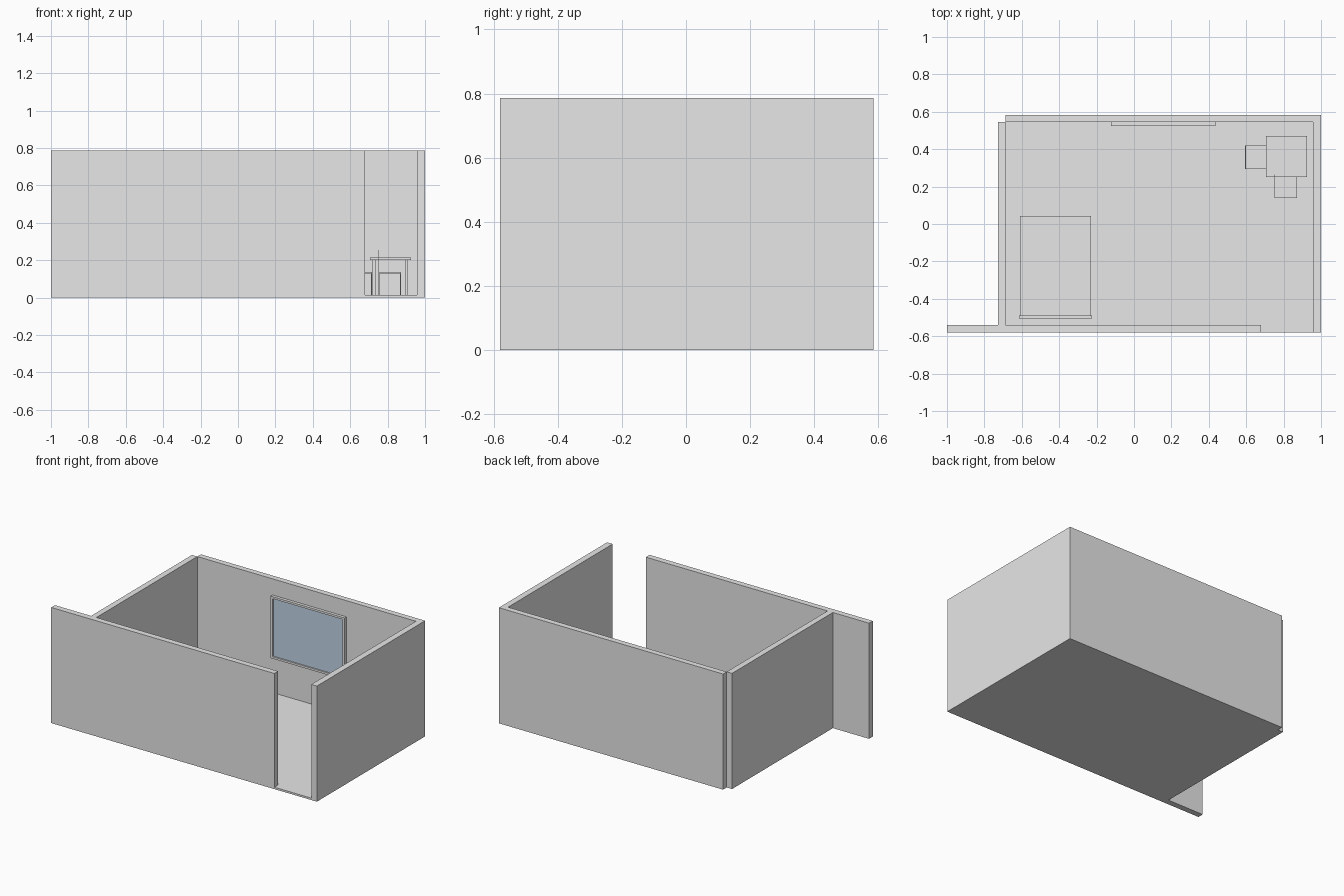
import bpy

if "Cube" in bpy.data.objects:
    bpy.data.objects.remove(bpy.data.objects["Cube"])


def material(name, rgb):
    m = bpy.data.materials.new(name)
    m.diffuse_color = (*rgb, 1)
    m.use_nodes = True
    m.node_tree.nodes["Principled BSDF"].inputs["Base Color"].default_value = m.diffuse_color
    return m


GREY = material("plain_grey", (0.8, 0.8, 0.8))
GLASS = material("pale_blue_glass", (0.61, 0.75, 0.9))


def box(name, x, y, z, mat=GREY):
    """Box given by its (min, max) range on each axis."""
    bpy.ops.mesh.primitive_cube_add(size=1, location=[(a + b) / 2 for a, b in (x, y, z)])
    ob = bpy.context.object
    ob.name = name
    ob.scale = [b - a for a, b in (x, y, z)]
    bpy.ops.object.transform_apply(location=False, rotation=False, scale=True)
    ob.data.materials.append(mat)
    return ob


def legs(name, x, y, z, t):
    """Four square legs just inside the corners of a rectangle."""
    for i, lx in enumerate((x[0], x[1] - t)):
        for j, ly in enumerate((y[0], y[1] - t)):
            box(f"{name}_{i}{j}", (lx, lx + t), (ly, ly + t), z)


H, F = 0.787, 0.013    # wall height, floor thickness

# Room shell
box("floor", (-0.69, 0.958), (-0.54, 0.545), (0, F))
box("door_sill", (0.68, 0.958), (-0.58, -0.54), (0, F))
box("back_wall", (-0.688, 1.0), (0.545, 0.584), (0, H))
box("right_wall", (0.958, 1.0), (-0.58, 0.545), (0, H))
box("left_wall", (-0.728, -0.688), (-0.54, 0.545), (0, H))
box("front_wall", (-1.0, 0.68), (-0.58, -0.54), (0, H))

# Window: four frame bars around a recessed pane
wx, wy, wz, t = (-0.122, 0.435), (0.525, 0.545), (0.255, 0.677), 0.014
for i in (0, 1):
    x0 = (wx[0], wx[1] - t)[i]
    z0 = (wz[0], wz[1] - t)[i]
    box(f"window_side_{i}", (x0, x0 + t), wy, wz)
    box(f"window_rail_{i}", (wx[0] + t, wx[1] - t), wy, (z0, z0 + t))
box("window_pane", (wx[0] + t, wx[1] - t), (0.534, 0.542), (wz[0] + t, wz[1] - t), GLASS)

# Table
box("table_top", (0.705, 0.925), (0.25, 0.47), (0.202, 0.214))
legs("table_leg", (0.72, 0.91), (0.265, 0.455), (F, 0.202), 0.014)

# Two matching chairs, backrests on the left side
for n, (cx, cy) in enumerate(((0.594, 0.295), (0.75, 0.14))):
    x, y = (cx, cx + 0.122), (cy, cy + 0.124)
    box(f"chair_seat_{n}", x, y, (0.129, 0.137))
    legs(f"chair_leg_{n}", x, y, (F, 0.129), 0.006)
    box(f"chair_back_{n}", (cx, cx + 0.005), y, (0.137, 0.255))

# Bed
box("bed", (-0.61, -0.23), (-0.49, 0.043), (F, 0.135))
box("headboard", (-0.616, -0.224), (-0.506, -0.49), (F, 0.25))
